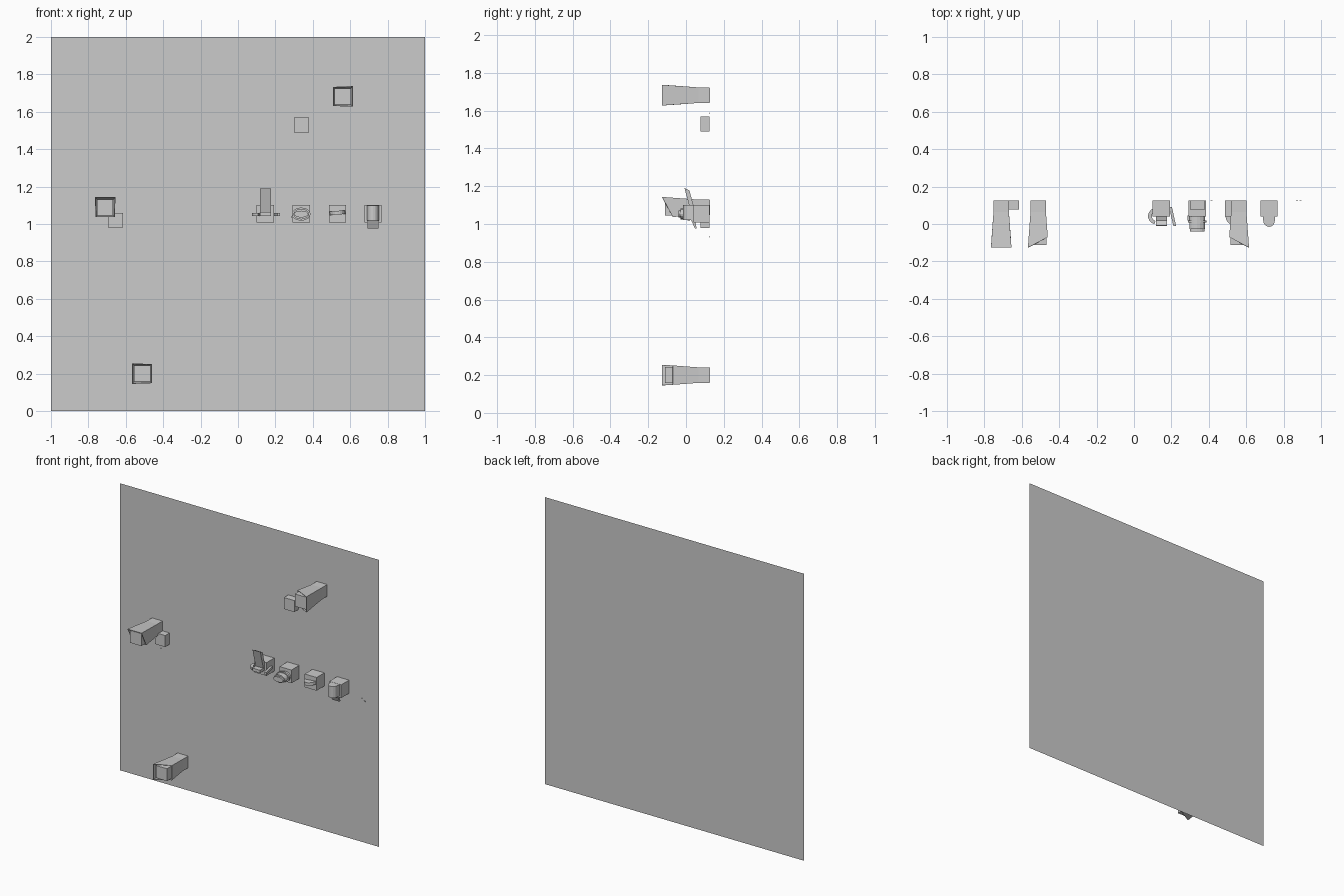
import bpy, math
from mathutils import Matrix, Vector

if "Cube" in bpy.data.objects:
    bpy.data.objects.remove(bpy.data.objects["Cube"])

BACK = 0.1265          # wall plane position
MID = 1.055            # height of the device row


def mesh(name, verts, faces, matrix=Matrix()):
    me = bpy.data.meshes.new(name)
    me.from_pydata([matrix @ Vector(v) for v in verts], [], faces)
    ob = bpy.data.objects.new(name, me)
    bpy.context.collection.objects.link(ob)
    return ob


def prism(name, pts, lo, hi, axis="z", matrix=Matrix()):
    """Extrude a closed profile along z (x,y points), y (x,z) or x (y,z)."""
    put = {"z": lambda a, b, h: (a, b, h),
           "y": lambda a, b, h: (a, h, b),
           "x": lambda a, b, h: (h, a, b)}[axis]
    n = len(pts)
    verts = [put(a, b, h) for h in (lo, hi) for a, b in pts]
    faces = [tuple(reversed(range(n))), tuple(range(n, 2 * n))]
    faces += [(i, (i + 1) % n, n + (i + 1) % n, n + i) for i in range(n)]
    if axis == "y":
        faces = [tuple(reversed(f)) for f in faces]
    return mesh(name, verts, faces, matrix)


def box(name, x0, x1, y0, y1, z0, z1, matrix=Matrix()):
    return prism(name, [(x0, y0), (x1, y0), (x1, y1), (x0, y1)], z0, z1, "z", matrix)


def arc(cx, cy, rx, ry, a0, a1, n):
    return [(cx + rx * math.cos(math.radians(a0 + (a1 - a0) * i / n)),
             cy + ry * math.sin(math.radians(a0 + (a1 - a0) * i / n))) for i in range(n + 1)]


# Wall panel: a single flat sheet
mesh("wall_panel", [(-1, BACK, 0), (1, BACK, 0), (1, BACK, 2), (-1, BACK, 2)], [(0, 1, 2, 3)])


# Hooded lamps: flared shell with a slanted mouth and an inner block
def hooded_lamp(name, x, z, turn):
    m = Matrix.Translation((x, 0, z)) @ Matrix.Rotation(math.radians(turn), 4, "Y")
    b, f, back = 0.04, 0.054, BACK - 0.001
    verts = []
    for s, yt, yb in ((b, back, back), (b, 0.065, 0.065), (f, -0.1265, -0.07)):
        low = s if s == b else 0.05
        verts += [(-low, yb, -low), (low, yb, -low), (s, yt, s), (-s, yt, s)]
    faces = [(3, 2, 1, 0)][::-1]
    for k in (0, 4):
        faces += [(k + i, k + 4 + i, k + 4 + (i + 1) % 4, k + (i + 1) % 4) for i in range(4)]
    shell = mesh(name + "_hood", verts, faces, m)
    mod = shell.modifiers.new("wall", "SOLIDIFY")
    mod.thickness = 0.003
    mod.offset = 0
    box(name + "_core", -0.043, 0.043, -0.112, -0.03, -0.043, 0.043, m)


hooded_lamp("left_lamp", -0.71, 1.088, 0)
hooded_lamp("low_lamp", -0.512, 0.2, -90)
hooded_lamp("high_lamp", 0.56, 1.682, 90)

# Plain junction boxes
for i, (x, z) in enumerate(((-0.655, 1.02), (0.34, 1.53))):
    box(f"junction_box_{i}", x - 0.04, x + 0.04, 0.077, BACK - 0.001, z - 0.04, z + 0.04)

# Row of control housings
for i, x in enumerate((0.146, 0.338, 0.532, 0.722)):
    box(f"control_housing_{i}", x - 0.046, x + 0.046, 0.04, BACK - 0.001, MID - 0.046, MID + 0.046)

# First control: upright flap, curved guard and straight arm
prism("upright_flap", [(0.03, 1.05), (0.05, 1.06), (0.018, 1.178), (-0.008, 1.19)],
      0.117, 0.177, "x")
box("flap_base", 0.117, 0.177, -0.01, 0.04, 1.043, 1.063)
prism("curved_guard", arc(0.125, 0.042, 0.05, 0.046, 90, 250, 8)
      + arc(0.125, 0.042, 0.03, 0.028, 250, 90, 8), 1.044, 1.06)
prism("straight_arm", [(0.188, 0.09), (0.21, -0.01), (0.225, -0.01), (0.203, 0.09)], 1.044, 1.06)

# Second control: oval knob with rims and a slanted lever
prism("oval_knob", arc(0.338, 1.053, 0.042, 0.028, 0, 337.5, 15), -0.028, 0.04, "y")
prism("knob_face", arc(0.338, 1.053, 0.038, 0.018, 0, 337.5, 15), -0.04, -0.028, "y")
prism("knob_rim", arc(0.338, 1.053, 0.05, 0.035, 0, 337.5, 15), 0.008, 0.02, "y")
prism("knob_lever", [(0.285, 1.03), (0.325, 1.045), (0.325, 1.06), (0.285, 1.042)], 0.02, 0.045, "y")

# Third control: thin half-round wing, slightly tilted
prism("half_round_wing", arc(0, 0.045, 0.042, 0.05, 180, 360, 10), -0.01, 0.01, "z",
      Matrix.Translation((0.532, 0, 1.06)) @ Matrix.Rotation(math.radians(-5), 4, "Y"))

# Fourth control: upright half-round drum and a drooping tongue
prism("half_round_drum", [(0.755, 0.045)] + arc(0.722, 0.018, 0.031, 0.033, 0, -180, 10)
      + [(0.689, 0.045)], 1.02, 1.1, "z").data.flip_normals()
prism("drooping_tongue", [(0.018, 1.04), (0.048, 0.975), (0.056, 0.978), (0.045, 1.04)],
      0.692, 0.75, "x")

# Tiny studs on the wall
for i, (x, z) in enumerate(((-0.677, 0.932), (0.415, 1.586), (0.872, 0.998), (0.89, 0.986))):
    box(f"stud_{i}", x - 0.005, x + 0.005, 0.122, BACK - 0.001, z - 0.004, z + 0.004)
